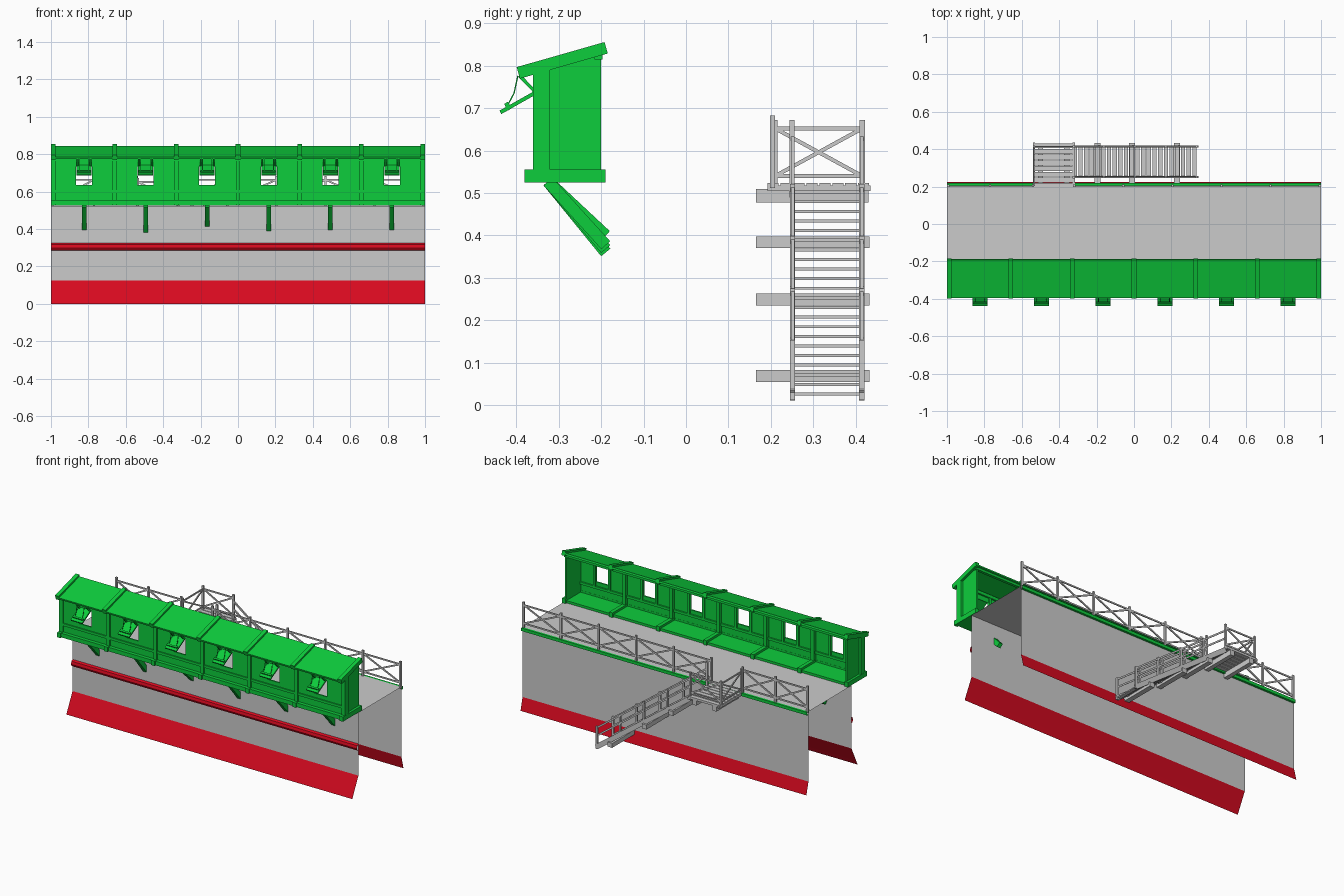
import bpy, bmesh
from mathutils import Vector as V

if "Cube" in bpy.data.objects:
    bpy.data.objects.remove(bpy.data.objects["Cube"])


def material(name, rgb):
    m = bpy.data.materials.new(name)
    m.diffuse_color = (*rgb, 1)
    m.use_nodes = True
    m.node_tree.nodes["Principled BSDF"].inputs["Base Color"].default_value = m.diffuse_color
    return m


GREEN = material("green", (0.004, 0.61, 0.045))
RED = material("red", (0.68, 0.003, 0.014))


def finish(bm, name, mat=None):
    me = bpy.data.meshes.new(name)
    bm.to_mesh(me)
    bm.free()
    ob = bpy.data.objects.new(name, me)
    bpy.context.collection.objects.link(ob)
    if mat:
        me.materials.append(mat)
    return ob


def hexa(bm, a, b, side, up):
    """Box from a to b with half-width vectors side and up."""
    vs = [bm.verts.new(e + side * s + up * u) for e in (a, b)
          for s, u in ((-1, -1), (1, -1), (1, 1), (-1, 1))]
    new = [bm.faces.new([vs[i] for i in f]) for f in
           ((0, 1, 2, 3), (7, 6, 5, 4), (0, 4, 5, 1), (1, 5, 6, 2), (2, 6, 7, 3), (3, 7, 4, 0))]
    bmesh.ops.recalc_face_normals(bm, faces=new)


def box(bm, x0, x1, y0, y1, z0, z1):
    y, z = (y0 + y1) / 2, (z0 + z1) / 2
    hexa(bm, V((x0, y, z)), V((x1, y, z)), V((0, (y1 - y0) / 2, 0)), V((0, 0, (z1 - z0) / 2)))


def beam(bm, p, q, w, h):
    p, q = V(p), V(q)
    d = (q - p).normalized()
    side = d.cross(V((0, 0, 1)))
    side = side.normalized() if side.length > 0.01 else V((1, 0, 0))
    hexa(bm, p, q, side * w / 2, side.cross(d) * h / 2)


def sheet(name, profile, mat=None):
    """Open (y, z) profile swept along the whole length."""
    bm = bmesh.new()
    rows = [[bm.verts.new((x, y, z)) for x in (-1, 1)] for y, z in profile]
    for a, b in zip(rows, rows[1:]):
        bm.faces.new((a[0], a[1], b[1], b[0]))
    return finish(bm, name, mat)


# masonry shell, open at both ends and below
FRONT, BACK, TOP = -0.225, 0.205, 0.522
sheet("wall_shell", [(FRONT, 0.125), (FRONT, TOP), (BACK, TOP), (BACK, 0.08)])
sheet("front_base", [(-0.286, 0), (-0.272, 0.03), (FRONT, 0.125)], RED)
sheet("back_base", [(BACK, 0.08), (0.225, 0)], RED)
sheet("front_moulding", [(FRONT, 0.285), (-0.234, 0.287), (-0.24, 0.3), (-0.236, 0.318), (FRONT, 0.326)], RED)
sheet("back_edge_trim", [(BACK, 0.503), (0.219, 0.503), (0.219, 0.522), (BACK, 0.522)], GREEN)

# gallery frames: sill, posts and rafter
frames = [-0.988 + i * 1.976 / 6 for i in range(7)]
bm = bmesh.new()
for x in frames:
    box(bm, x - 0.012, x + 0.012, -0.38, -0.19, 0.525, 0.555)
    box(bm, x - 0.011, x + 0.011, -0.36, -0.32, 0.555, 0.79)
    beam(bm, (x, -0.395, 0.783), (x, -0.188, 0.842), 0.025, 0.028)
finish(bm, "gallery_frames", GREEN)

# gallery roof, floor, end walls and long rails
bm = bmesh.new()
roof_a, roof_b = V((0, -0.394, 0.78)), V((0, -0.19, 0.838))
roof_up = V((0, -0.058, 0.204)).normalized() * 0.006
hexa(bm, roof_a, roof_b, V((0.995, 0, 0)), roof_up)
finish(bm, "gallery_roof", GREEN)
bm = bmesh.new()
box(bm, -0.99, 0.99, -0.37, -0.2, 0.526, 0.541)
finish(bm, "gallery_floor", GREEN)
bm = bmesh.new()
for s in (-1, 1):
    x = 0.985 * s
    vs = [bm.verts.new((x, y, z)) for y, z in
          ((-0.357, 0.55), (-0.2, 0.55), (-0.2, 0.832), (-0.357, 0.788))]
    f = bm.faces.new(vs)
    r = bmesh.ops.extrude_face_region(bm, geom=[f])
    for v in r["geom"]:
        if isinstance(v, bmesh.types.BMVert):
            v.co.x -= 0.01 * s
bmesh.ops.recalc_face_normals(bm, faces=bm.faces)
finish(bm, "gallery_end_walls", GREEN)
bm = bmesh.new()
for y0, y1, z0, z1 in ((-0.372, -0.34, 0.535, 0.553), (-0.357, -0.332, 0.594, 0.61),
                       (-0.357, -0.33, 0.765, 0.785), (-0.215, -0.197, 0.815, 0.83)):
    box(bm, -0.99, 0.99, y0, y1, z0, z1)
finish(bm, "gallery_rails", GREEN)

# boarded front with a window, shutter and strut in every bay
walls, shutters, struts = bmesh.new(), bmesh.new(), bmesh.new()
strut_drop = (0.003, 0.02, -0.02, 0.012, 0.003, 0.003)
for i, (x0, x1) in enumerate(zip(frames, frames[1:])):
    c, w = (x0 + x1) / 2, 0.043
    for a, b, z0, z1 in ((x0, c - w, 0.545, 0.787), (c + w, x1, 0.545, 0.787),
                         (c - w, c + w, 0.545, 0.635), (c - w, c + w, 0.735, 0.787)):
        box(walls, a, b, -0.35, -0.341, z0, z1)
    for s in (-1, 1):
        x = c + s * (w + 0.009)
        box(walls, x - 0.008, x + 0.008, -0.343, -0.332, 0.61, 0.765)
        # hinge bracket to the eave and a sagging cord in two pieces
        beam(shutters, (c + s * 0.035, -0.352, 0.735), (c + s * 0.035, -0.392, 0.776), 0.009, 0.008)
        pts = [(c + s * 0.025, y, z) for y, z in ((-0.396, 0.776), (-0.405, 0.735), (-0.422, 0.703))]
        for p, q in zip(pts, pts[1:]):
            beam(shutters, p, q, 0.003, 0.003)
    beam(shutters, (c, -0.35, 0.739), (c, -0.437, 0.69), 0.08, 0.009)
    beam(shutters, (c, -0.415, 0.707), (c, -0.424, 0.702), 0.074, 0.018)
    d = strut_drop[i]
    beam(struts, (c, -0.325, 0.527), (c, -0.189, 0.38 - d), 0.024, 0.028)
finish(walls, "gallery_front_boards", GREEN)
finish(shutters, "window_shutters", GREEN)
finish(struts, "gallery_struts", GREEN)


def fence(bm, pts, z0, z1, t=0.012):
    """Posts, top and bottom rails and crossed braces between (x, y) points."""
    for x, y in pts:
        box(bm, x - t / 2, x + t / 2, y - t / 2, y + t / 2, z0 - 0.01, z1)
    for (xa, ya), (xb, yb) in zip(pts, pts[1:]):
        lo, hi = z0 + 0.025, z1 - 0.02
        for za, zb in ((lo, hi), (hi, lo), (hi, hi), (lo, lo)):
            beam(bm, (xa, ya, za), (xb, yb, zb), 0.006, 0.009)


# walkway railing with an opening at the landing
bm = bmesh.new()
fence(bm, [(x, 0.204) for x in (-0.993, -0.77, -0.54)], TOP, 0.683)
fence(bm, [(-0.32 + i * 1.313 / 5, 0.204) for i in range(6)], TOP, 0.683)
finish(bm, "walkway_railing")

# landing planks, end boards, bearers and railing
bm = bmesh.new()
for i in range(8):
    y = 0.192 + i * 0.0305
    box(bm, -0.54, -0.315, y, y + 0.026, 0.51, 0.524)
for x in (-0.534, -0.322):
    box(bm, x - 0.006, x + 0.006, 0.192, 0.435, 0.505, 0.518)
for x in (-0.5, -0.36):
    box(bm, x - 0.014, x + 0.014, 0.165, 0.43, 0.478, 0.51)
finish(bm, "landing_deck")
bm = bmesh.new()
fence(bm, [(-0.534, 0.21), (-0.534, 0.415), (-0.322, 0.415)], 0.515, 0.672)
box(bm, -0.328, -0.316, 0.244, 0.256, 0.49, 0.672)
finish(bm, "landing_railing")

# stair: treads, stringers, wall bearers and handrails
X0, Z0, X1, Z1 = 0.335, 0.018, -0.32, 0.505


def stair_z(x):
    return Z0 + (X0 - x) * (Z1 - Z0) / (X0 - X1)


bm = bmesh.new()
for i in range(22):
    x = X0 - 0.012 + (X1 - X0 + 0.015) * i / 21
    box(bm, x - 0.0115, x + 0.0115, 0.25, 0.415, stair_z(x) - 0.004, stair_z(x) + 0.003)
finish(bm, "stair_treads")
bm = bmesh.new()
for x, z in ((0.23, 0.069), (-0.01, 0.249), (-0.195, 0.384)):
    box(bm, x - 0.016, x + 0.016, 0.165, 0.432, z - 0.014, z + 0.014)
finish(bm, "stair_bearers")
strings, rails = bmesh.new(), bmesh.new()
for y in (0.251, 0.414):
    beam(strings, (X0, y, Z0 + 0.005), (X1, y, Z1), 0.012, 0.03)
    for x in (0.334, 0.17, 0.005, -0.16):
        box(rails, x - 0.006, x + 0.006, y - 0.006, y + 0.006, stair_z(x) - 0.006, stair_z(x) + 0.135)
    for h in (0.075, 0.125):
        beam(rails, (X0, y, Z0 + h), (X1, y, Z1 + h), 0.008, 0.01)
finish(strings, "stair_stringers")
finish(rails, "stair_handrails")
